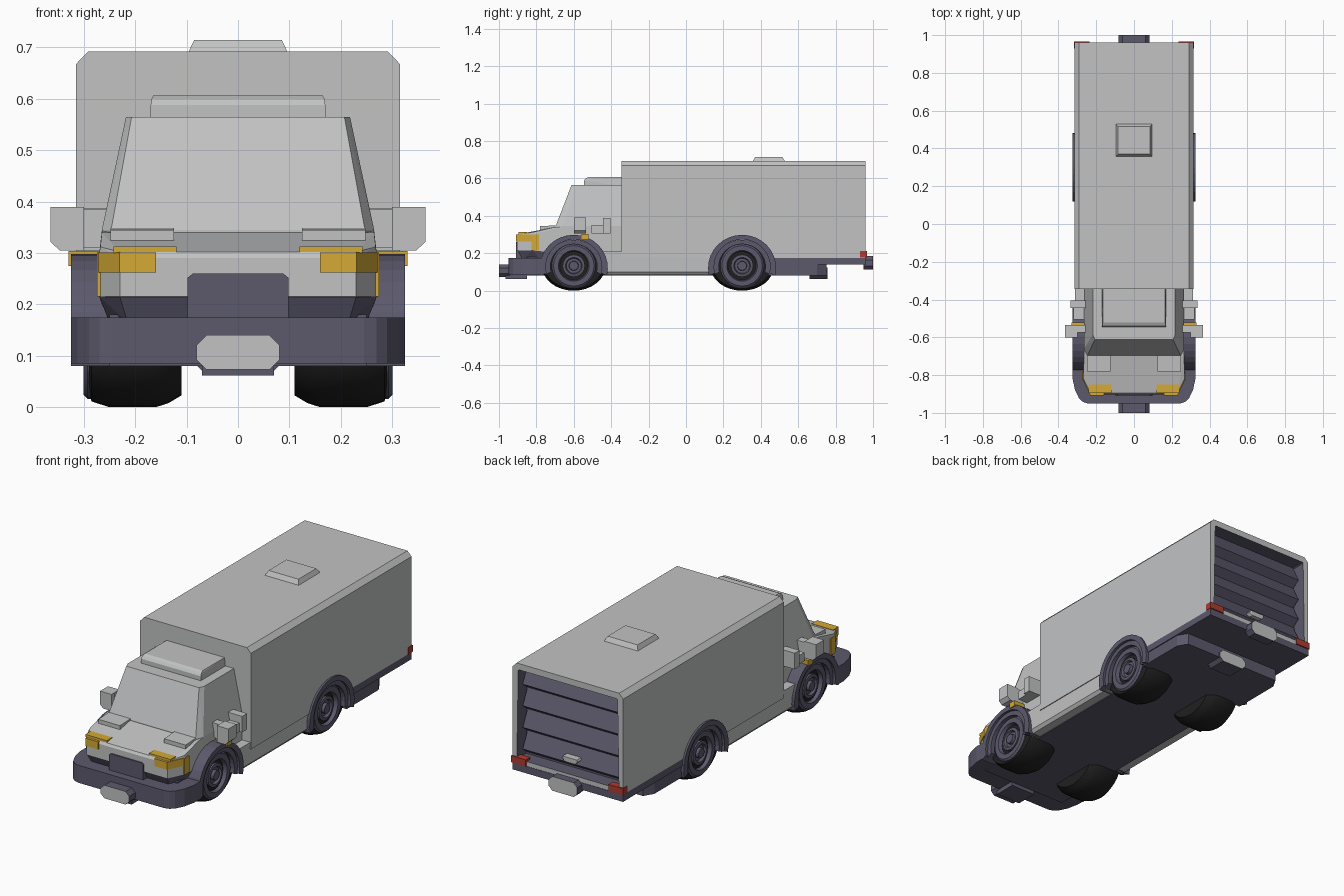
import bpy, bmesh, math
from mathutils import Matrix, Vector

if "Cube" in bpy.data.objects:
    bpy.data.objects.remove(bpy.data.objects["Cube"])


def material(name, rgb):
    m = bpy.data.materials.new(name)
    m.diffuse_color = (*rgb, 1)
    m.use_nodes = True
    m.node_tree.nodes["Principled BSDF"].inputs["Base Color"].default_value = m.diffuse_color
    return m


GREY = material("light_grey", (0.54, 0.545, 0.55))
SLATE = material("slate", (0.107, 0.10, 0.15))
BLACK = material("tyre_black", (0.015, 0.015, 0.015))
YELLOW = material("amber", (0.66, 0.40, 0.035))
RED = material("lamp_red", (0.42, 0.045, 0.03))


def finish(name, bm, *mats, smooth=False):
    bmesh.ops.recalc_face_normals(bm, faces=bm.faces)
    me = bpy.data.meshes.new(name)
    bm.to_mesh(me)
    bm.free()
    for m in mats:
        me.materials.append(m)
    ob = bpy.data.objects.new(name, me)
    bpy.context.collection.objects.link(ob)
    if smooth:
        bpy.ops.object.select_all(action='DESELECT')
        ob.select_set(True)
        bpy.context.view_layer.objects.active = ob
        bpy.ops.object.shade_smooth_by_angle(angle=math.radians(35))
    return ob


def hull(name, pts, mat, mirror=True):
    """Convex solid; with mirror the points are repeated at -x."""
    bm = bmesh.new()
    for x, y, z in pts:
        bm.verts.new((x, y, z))
        if mirror:
            bm.verts.new((-x, y, z))
    r = bmesh.ops.convex_hull(bm, input=bm.verts)
    junk = set(r["geom_interior"] + r["geom_unused"])
    bmesh.ops.delete(bm, geom=[v for v in junk if isinstance(v, bmesh.types.BMVert)], context='VERTS')
    bmesh.ops.dissolve_limit(bm, angle_limit=0.01, verts=bm.verts, edges=bm.edges)
    return finish(name, bm, mat)


def box(name, x, y, z, mat):
    return hull(name, [(a, b, c) for a in x for b in y for c in z], mat, False)


def prism(pts, axis, a, b):
    """Extrude a 2D outline along axis 0 (points are y,z) or 1 (points are x,z)."""
    bm = bmesh.new()
    place = (lambda p, t: (t, p[0], p[1])) if axis == 0 else (lambda p, t: (p[0], t, p[1]))
    lo = [bm.verts.new(place(p, a)) for p in pts]
    hi = [bm.verts.new(place(p, b)) for p in pts]
    n = len(pts)
    bm.faces.new(lo)
    bm.faces.new(hi[::-1])
    for i in range(n):
        bm.faces.new((lo[i], lo[(i + 1) % n], hi[(i + 1) % n], hi[i]))
    bmesh.ops.recalc_face_normals(bm, faces=bm.faces)
    return bm


def lathe(name, prof, cy, cz, side, mat, wide=1.0, n=32):
    """Revolve (radius, x) points about an x-parallel axle; wide stretches in y."""
    bm = bmesh.new()
    vs = [bm.verts.new((x, 0, r)) for r, x in prof]
    es = [bm.edges.new(e) for e in zip(vs, vs[1:])]
    bmesh.ops.spin(bm, geom=vs + es, cent=(0, 0, 0), axis=(1, 0, 0), angle=2 * math.pi, steps=n, use_merge=True)
    bmesh.ops.remove_doubles(bm, verts=bm.verts, dist=1e-5)
    bm.transform(Matrix.Translation((0, cy, cz)) @ Matrix.Diagonal((side, wide, 1, 1)))
    return finish(name, bm, mat, smooth=True)


WHEELS = {"front": -0.60, "rear": 0.30}
AXLE = 0.133

# cargo body: chamfered shell with a recessed rear opening
shell = [(-.315, .175), (.315, .175), (.315, .668), (.292, .692), (-.292, .692), (-.315, .668)]
bm = prism(shell, 1, -.345, .96)
rear = max(bm.faces, key=lambda f: f.calc_center_median().y)
bmesh.ops.inset_region(bm, faces=[rear], thickness=.035)
rear = bmesh.ops.extrude_discrete_faces(bm, faces=[rear])["faces"][0]
bmesh.ops.translate(bm, verts=rear.verts, vec=(0, -.075, 0))
rear.material_index = 1
for e in rear.edges:
    for f in e.link_faces:
        f.material_index = 1
cargo = finish("cargo_body", bm, GREY, SLATE)

# wheel wells cut into the cargo body
for s in (-1, 1):
    bm = bmesh.new()
    bmesh.ops.create_cone(bm, cap_ends=True, segments=32, radius1=.15, radius2=.15, depth=.2,
                          matrix=Matrix.Translation((s * .3, WHEELS["rear"], AXLE)) @ Matrix.Rotation(math.pi / 2, 4, 'Y'))
    cutter = finish("well_cutter", bm, GREY)
    cutter.hide_render = True
    mod = cargo.modifiers.new("well", 'BOOLEAN')
    mod.operation, mod.object, mod.solver = 'DIFFERENCE', cutter, 'EXACT'
    bpy.context.view_layer.objects.active = cargo
    bpy.ops.object.modifier_apply(modifier=mod.name)
    bpy.data.objects.remove(cutter)

# rear roller door, handle, roof hatch
door = [(.87, .655), (.87, .21)]
for i in range(4):
    z = .21 + i * .111
    door += [(.887, z), (.927, z + .03)]
door.append((.887, .655))
finish("roller_door", prism(door, 0, -.28, .28), SLATE)
hull("door_handle", [(.045, .91, .265), (.045, .94, .265), (.03, .945, .25), (.03, .91, .25), (.04, .945, .275), (.04, .91, .275)], GREY)
hull("roof_hatch", [(.097, .355, .69), (.097, .53, .69), (.085, .37, .715), (.085, .515, .715)], GREY)

# cab, hood and nose
hull("cab", [(.265, -.345, .19), (.265, -.66, .19), (.247, -.70, .19), (.265, -.345, .345),
             (.265, -.66, .345), (.247, -.697, .345), (.218, -.345, .565), (.218, -.585, .565),
             (.207, -.612, .565)], GREY)
hull("roof_fairing", [(.17, -.345, .56), (.17, -.545, .56), (.17, -.545, .588), (.168, -.537, .6),
                      (.165, -.522, .607), (.165, -.345, .607)], GREY)
hull("nose", [(.265, -.66, .343), (.265, -.70, .34), (.268, -.82, .312), (.23, -.895, .302), (.27, -.82, .30),
              (.23, -.903, .29), (.27, -.82, .215), (.23, -.903, .215), (.265, -.66, .2)], GREY)
hull("nose_lip", [(.27, -.82, .215), (.23, -.90, .215), (.25, -.78, .165), (.215, -.875, .165), (.265, -.66, .2)], SLATE)
finish("grille", prism([(-.098, .165), (.098, .165), (.098, .252), (.088, .26), (-.088, .26), (-.098, .252)],
                       1, -.91, -.86), SLATE)

# chassis, bumper and rear beam
box("floor", (-.25, .25), (-.85, .75), (.08, .18), SLATE)
hull("front_bumper", [(x, y, z) for z in (.085, .175) for x, y in
                      ((.325, -.77), (.325, -.82), (.312, -.88), (.29, -.925), (.27, -.942), (.245, -.95))], SLATE)
box("rear_sill", (-.31, .31), (.44, .70), (.08, .175), SLATE)
hull("rear_sill_end", [(.31, .70, .08), (.31, .70, .16), (.28, .75, .08), (.28, .75, .16)], SLATE)
box("rear_beam", (-.315, .315), (.46, .962), (.14, .176), SLATE)
box("tow_mount", (-.07, .07), (-.965, -.85), (.062, .09), SLATE)


# chamfered plates: light outer face, slate edges
def plate(name, y0, y1, z0, z1, out):
    w, c = .081, .02
    pts = [(-w, z0 + c), (-w + c, z0), (w - c, z0), (w, z0 + c), (w, z1 - c), (w - c, z1), (-w + c, z1), (-w, z1 - c)]
    bm = prism(pts, 1, y0, y1)
    for f in bm.faces:
        f.material_index = 0 if f.normal.y * out > .9 else 1
    finish(name, bm, GREY, SLATE)


plate("front_plate", -1.0, -.94, .073, .14, -1)
plate("rear_plate", .95, 1.0, .112, .185, 1)
plate("under_plate", .66, .757, .062, .125, 1)

for s, tag in ((-1, "left"), (1, "right")):
    def sided(name, pts, mat):
        hull(f"{name}_{tag}", [(s * x, y, z) for x, y, z in pts], mat, False)

    def sbox(name, x, y, z, mat):
        box(f"{name}_{tag}", (s * x[0], s * x[1]), y, z, mat)

    # side skirt between the wheels
    sided("side_skirt", [(x, y, z) for y in (-.44, .14) for x, z in
                         ((.24, .084), (.295, .084), (.308, .10), (.312, .21), (.24, .21))], GREY)
    # hood panels, headlights and indicators
    sided("hood_panel", [(x, y, z) for x in (.125, .248) for y, z in
                         ((-.695, .335), (-.695, .349), (-.78, .345), (-.78, .318))], GREY)
    sbox("brow_lamp", (.12, .242), (-.895, -.85), (.30, .313), YELLOW)
    sided("headlight", [(x, y, z) for z in (.262, .301) for x, y in
                        ((.16, -.908), (.231, -.908), (.274, -.82), (.24, -.82), (.16, -.88))], YELLOW)
    sbox("corner_lamp", (.25, .274), (-.825, -.785), (.215, .30), YELLOW)
    sbox("side_indicator", (.25, .33), (-.56, -.522), (.275, .304), YELLOW)
    # mirror and door steps
    sided("mirror", [(x, y, z) for y in (-.60, -.535) for x, z in
                     ((.30, .305), (.347, .305), (.365, .322), (.365, .39), (.30, .39))], GREY)
    sbox("mirror_arm", (.25, .31), (-.575, -.535), (.31, .385), GREY)
    sbox("air_intake", (.25, .335), (-.445, -.405), (.305, .388), GREY)
    sbox("intake_duct", (.25, .32), (-.505, -.44), (.305, .35), GREY)
    # tail lamps
    sbox("tail_lamp", (.235, .318), (.93, .967), (.177, .211), RED)

    # wheels and stepped arches
    for end, cy in WHEELS.items():
        lathe(f"{end}_tyre_{tag}", [(0, .11), (.11, .11), (.125, .135), (.133, .16), (.133, .25), (.122, .285), (.105, .29), (0, .27)],
              cy, AXLE, s, BLACK, wide=1.28)
        lathe(f"{end}_rim_{tag}", [(.117, .26), (.117, .293), (.108, .301), (.082, .301), (.075, .28), (.055, .278)],
              cy, AXLE, s, SLATE)
        lathe(f"{end}_hub_{tag}", [(.06, .26), (.06, .292), (.045, .295), (.04, .282), (.026, .282), (.024, .298), (0, .298)],
              cy, AXLE, s, SLATE, n=16)
        for part, ri, ro, x in (("arch", .15, .182, .325), ("arch_liner", .125, .155, .312)):
            a0 = -.24
            angs = [a0 + (math.pi - 2 * a0) * i / 18 for i in range(19)]
            ring = [(cy + ro * math.cos(a), .122 + ro * .97 * math.sin(a)) for a in angs]
            ring += [(cy + ri * math.cos(a), .128 + ri * .97 * math.sin(a)) for a in reversed(angs)]
            finish(f"{end}_{part}_{tag}", prism(ring, 0, s * .2, s * x), SLATE)
